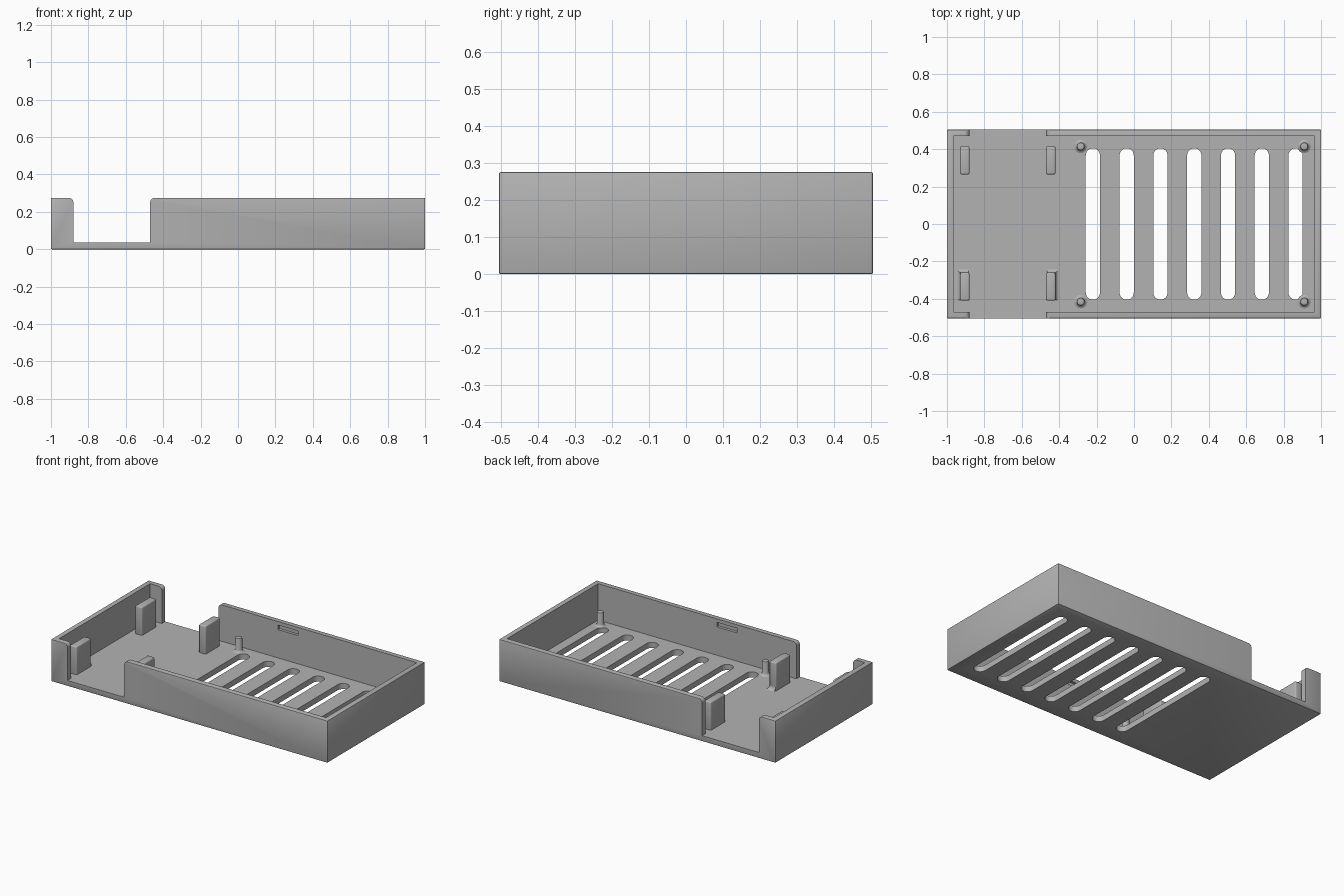
import bpy, bmesh
from math import pi, sin, cos
from mathutils import Matrix

if "Cube" in bpy.data.objects:
    bpy.data.objects.remove(bpy.data.objects["Cube"])

W, D, H = 1.0, 0.505, 0.275      # half length, half depth, height
WALL, FLOOR = 0.035, 0.037

grey = bpy.data.materials.new("plain grey")
grey.use_nodes = True
grey.diffuse_color = (0.45, 0.45, 0.45, 1)
grey.node_tree.nodes["Principled BSDF"].inputs["Base Color"].default_value = grey.diffuse_color


def add_object(name, bm):
    bmesh.ops.recalc_face_normals(bm, faces=bm.faces)
    mesh = bpy.data.meshes.new(name)
    bm.to_mesh(mesh)
    bm.free()
    mesh.materials.append(grey)
    obj = bpy.data.objects.new(name, mesh)
    bpy.context.collection.objects.link(obj)
    return obj


def box(name, lo, hi):
    bm = bmesh.new()
    size = [b - a for a, b in zip(lo, hi)]
    mid = [(a + b) / 2 for a, b in zip(lo, hi)]
    bmesh.ops.create_cube(bm, size=1, matrix=Matrix.Translation(mid) @ Matrix.Diagonal((*size, 1)))
    return add_object(name, bm)


def prism(name, points, direction):
    bm = bmesh.new()
    face = bm.faces.new([bm.verts.new(p) for p in points])
    new = bmesh.ops.extrude_face_region(bm, geom=[face])["geom"]
    bmesh.ops.translate(bm, vec=direction, verts=[v for v in new if isinstance(v, bmesh.types.BMVert)])
    return add_object(name, bm)


def loft(name, rings):
    """Skin a stack of equal-sided rings and cap both ends."""
    bm = bmesh.new()
    loops = [[bm.verts.new(p) for p in ring] for ring in rings]
    n = len(loops[0])
    for a, b in zip(loops, loops[1:]):
        for i in range(n):
            j = (i + 1) % n
            bm.faces.new((a[i], a[j], b[j], b[i]))
    bm.faces.new(loops[0])
    bm.faces.new(loops[-1])
    return add_object(name, bm)


def shade(obj):
    bpy.ops.object.select_all(action="DESELECT")
    obj.select_set(True)
    bpy.context.view_layer.objects.active = obj
    bpy.ops.object.shade_smooth_by_angle(angle=pi / 6)


def bake(obj, cutters=()):
    """Apply the modifiers and drop the cutters."""
    graph = bpy.context.evaluated_depsgraph_get()
    mesh = bpy.data.meshes.new_from_object(obj.evaluated_get(graph))
    obj.modifiers.clear()
    obj.data = mesh
    for c in cutters:
        bpy.data.objects.remove(c)


# Tray body with a slightly softened outer shell
tray = box("tray", (-W, -D, 0), (W, D, H))
soft = tray.modifiers.new("soft edges", "BEVEL")
soft.width, soft.segments = 0.005, 2
bake(tray)

cutters = [box("cavity_cutter", (-W + WALL, -D + WALL, FLOOR), (W - WALL, D - WALL, H + 0.1))]

# Side opening through both long walls, with rounded upper corners
left, right, r = -0.88, -0.47, 0.025
arc = [(r - r * cos(a), H - r + r * sin(a)) for a in (i * pi / 12 for i in range(7))]
outline = [(left, FLOOR), (right, FLOOR)] + [(right + x, z) for x, z in arc]
outline += [(right + r, H + 0.05), (left - r, H + 0.05)] + [(left - x, z) for x, z in reversed(arc)]
cutters.append(prism("opening_cutter", [(x, -D - 0.1, z) for x, z in outline], (0, 2 * D + 0.2, 0)))

# Round-ended ventilation slots
slot_r, slot_end = 0.038, 0.405
for i in range(7):
    cx = -0.22 + i * 0.1807
    ring = []
    for side in (1, -1):
        for k in range(13):
            a = k * pi / 12
            ring.append((cx + side * slot_r * cos(a), side * (slot_end - slot_r + slot_r * sin(a)), -0.05))
    cutters.append(prism("slot_cutter", ring, (0, 0, 0.15)))

# Shallow snap recesses inside the long walls
for s in (-1, 1):
    y0, y1 = sorted((s * (D - WALL - 0.02), s * (D - WALL + 0.018)))
    cutters.append(box("recess_cutter", (-0.04, y0, 0.222), (0.105, y1, 0.252)))

for c in cutters:
    c.hide_render = True
    cut = tray.modifiers.new("cut", "BOOLEAN")
    cut.operation, cut.solver, cut.object = "DIFFERENCE", "EXACT", c
bake(tray, cutters)
shade(tray)

# Upright retaining posts beside the opening
for side, x0, x1, out in (("right", -0.93, -0.88, -1), ("left", -0.47, -0.42, 1)):
    for end, y0, y1 in (("back", 0.265, 0.415), ("front", -0.41, -0.26)):
        post = box(f"{end}_{side}_post", (x0, y0, FLOOR - 0.01), (x1, y1, 0.22))
        bev = post.modifiers.new("soft edges", "BEVEL")
        bev.width, bev.segments = 0.008, 3
        bake(post)
        shade(post)
        if end == "front":
            # Curved foot on the outer and inward sides
            rings = []
            for k in range(6):
                a = k * pi / 10
                f = 0.026 * (1 - sin(a))
                z = FLOOR - 0.002 + 0.026 * (1 - cos(a))
                xa, xb = (x0 - f, x1 - 0.004) if out < 0 else (x0 + 0.004, x1 + f)
                rings.append([(xa, y0 + 0.004, z), (xb, y0 + 0.004, z), (xb, y1 + f, z), (xa, y1 + f, z)])
            shade(loft(f"{side}_post_foot", rings))

# Locating pins with flared bases
profile = [(0.036, FLOOR - 0.003), (0.036, FLOOR), (0.029, FLOOR + 0.003), (0.024, FLOOR + 0.008),
           (0.021, FLOOR + 0.016), (0.021, 0.122), (0.019, 0.128), (0.014, 0.13)]
for xname, px in (("right", -0.285), ("left", 0.91)):
    for yname, py in (("front", -0.415), ("back", 0.415)):
        rings = [[(px + q * cos(k * pi / 12), py + q * sin(k * pi / 12), z) for k in range(24)]
                 for q, z in profile]
        shade(loft(f"{yname}_{xname}_pin", rings))
